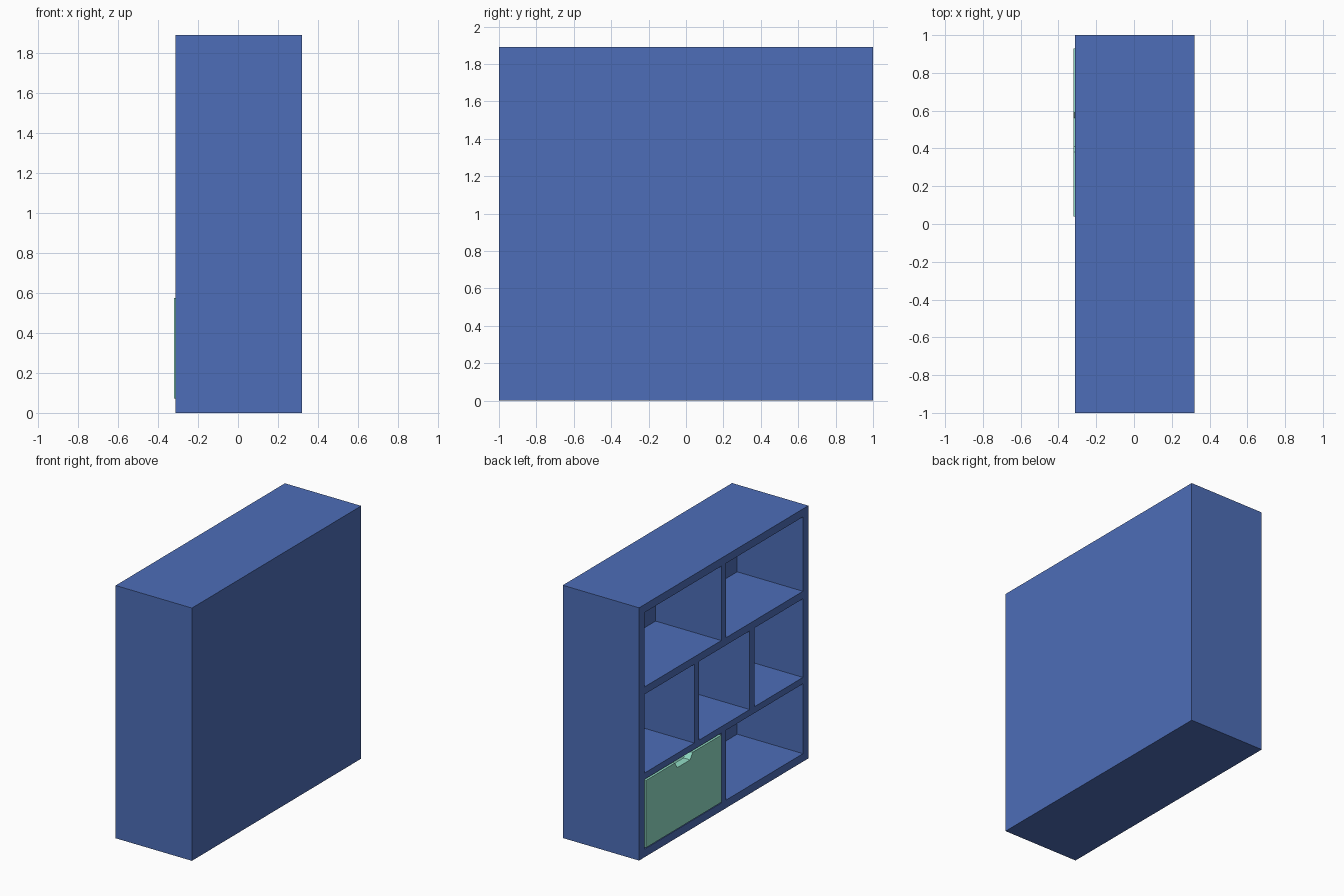
import bpy, bmesh
from mathutils import Matrix, Vector

if "Cube" in bpy.data.objects:
    bpy.data.objects.remove(bpy.data.objects["Cube"])


def material(name, rgb):
    m = bpy.data.materials.new(name)
    m.diffuse_color = (*rgb, 1)
    m.use_nodes = True
    m.node_tree.nodes["Principled BSDF"].inputs["Base Color"].default_value = m.diffuse_color
    return m


def add_box(bm, lo, hi):
    lo, hi = Vector(lo), Vector(hi)
    mat = Matrix.Translation((lo + hi) / 2) @ Matrix.Diagonal((*(hi - lo), 1))
    bmesh.ops.create_cube(bm, size=1, matrix=mat)


def finish(bm, name, mat=None):
    me = bpy.data.meshes.new(name)
    bm.to_mesh(me)
    bm.free()
    ob = bpy.data.objects.new(name, me)
    bpy.context.collection.objects.link(ob)
    if mat:
        me.materials.append(mat)
    return ob


blue = material("blue_paint", (0.075, 0.155, 0.48))
green = material("green_paint", (0.29, 0.73, 0.57))

X0, X1, H = -0.312, 0.319, 1.89      # open face, closed back, height
BACK = 0.232                         # inner face of the back panel
IN, DIV = 0.936, 0.028               # inner half width, half divider thickness

# solid cabinet body
bm = bmesh.new()
add_box(bm, (X0, -1, 0), (X1, 1, H))
cabinet = finish(bm, "cabinet", blue)

# compartments: (bottom, top, divider centres)
rows = [(0.06, 0.582, [0]), (0.63, 1.218, [-0.335, 0.32]), (1.274, 1.83, [0])]
bm = bmesh.new()
for z0, z1, divs in rows:
    edges = [-IN] + [e for d in divs for e in (d - DIV, d + DIV)] + [IN]
    for a, b in zip(edges[::2], edges[1::2]):
        add_box(bm, (X0 - 0.1, a, z0), (BACK, b, z1))
cutter = finish(bm, "compartment_cutter", blue)
cutter.hide_render = True

mod = cabinet.modifiers.new("compartments", 'BOOLEAN')
mod.operation, mod.solver, mod.object = 'DIFFERENCE', 'EXACT', cutter
bpy.context.view_layer.objects.active = cabinet
bpy.ops.object.modifier_apply(modifier=mod.name)
bpy.data.objects.remove(cutter)

# drawer front with a finger notch in its top edge
DX, DT = -0.321, 0.055
y0, y1, z0, z1 = 0.04, 0.93, 0.072, 0.575
profile = [(y0, z0), (y1, z0), (y1, z1), (0.59, z1), (0.56, z1 - 0.045),
           (0.41, z1 - 0.045), (0.38, z1), (y0, z1)]
bm = bmesh.new()
face = bm.faces.new([bm.verts.new((DX, y, z)) for y, z in profile])
ext = bmesh.ops.extrude_face_region(bm, geom=[face], use_keep_orig=True)
verts = [g for g in ext["geom"] if isinstance(g, bmesh.types.BMVert)]
bmesh.ops.translate(bm, verts=verts, vec=(DT, 0, 0))
bmesh.ops.recalc_face_normals(bm, faces=bm.faces)
finish(bm, "drawer_front", green)

# open drawer box behind the front
bm = bmesh.new()
bx, ex, w = DX + DT, BACK - 0.01, 0.04
add_box(bm, (bx, y0, z0), (ex, y1, z0 + w))
add_box(bm, (ex - w, y0, z0 + w), (ex, y1, z1))
for a in (y0, y1 - w):
    add_box(bm, (bx, a, z0 + w), (ex - w, a + w, z1))
finish(bm, "drawer_box", green)
